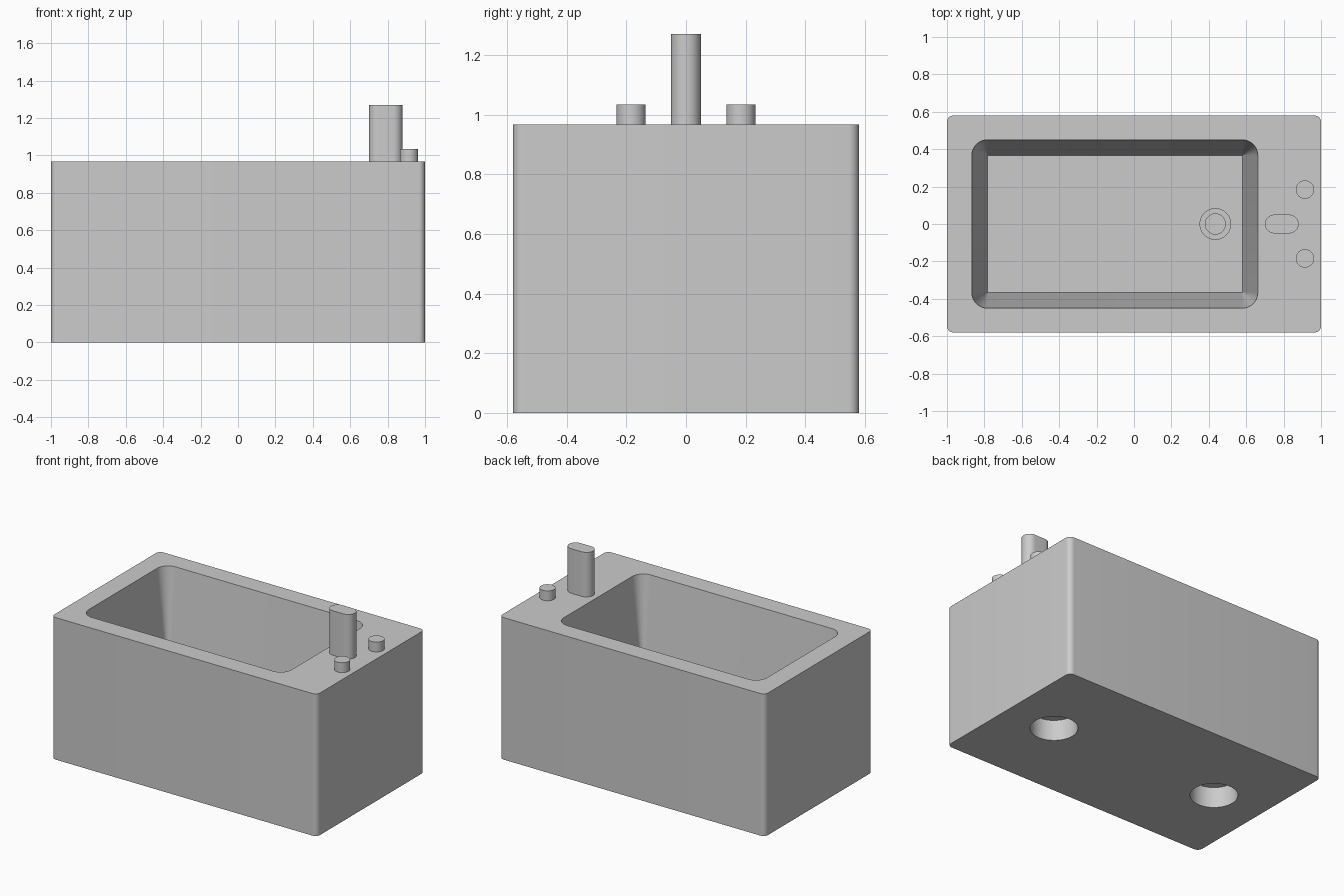
import bpy, bmesh
from math import sin, cos, pi, radians

cube = bpy.data.objects.get("Cube")
if cube:
    bpy.data.objects.remove(cube, do_unlink=True)

grey = bpy.data.materials.new("light_grey")
grey.use_nodes = True
colour = (0.6, 0.6, 0.6, 1)
grey.diffuse_color = colour
grey.node_tree.nodes["Principled BSDF"].inputs["Base Color"].default_value = colour


def outline(x0, x1, y0, y1, r, steps=10):
    """Rounded rectangle, counter-clockwise."""
    centres = [(x1 - r, y1 - r), (x0 + r, y1 - r), (x0 + r, y0 + r), (x1 - r, y0 + r)]
    points = []
    for quarter, (cx, cy) in enumerate(centres):
        for i in range(steps + 1):
            a = (quarter + i / steps) * pi / 2
            points.append((cx + r * cos(a), cy + r * sin(a)))
    return points


def circle(x, y, r):
    return [(x + r * cos(i * pi / 24), y + r * sin(i * pi / 24)) for i in range(48)]


def loft(name, lower, z0, upper, z1):
    """Closed solid between two matching outlines."""
    bm = bmesh.new()
    a = [bm.verts.new((x, y, z0)) for x, y in lower]
    b = [bm.verts.new((x, y, z1)) for x, y in upper]
    n = len(a)
    bm.faces.new(a[::-1])
    bm.faces.new(b)
    for i in range(n):
        j = (i + 1) % n
        bm.faces.new((a[i], a[j], b[j], b[i]))
    bmesh.ops.remove_doubles(bm, verts=bm.verts, dist=0.00001)
    mesh = bpy.data.meshes.new(name)
    bm.to_mesh(mesh)
    bm.free()
    mesh.materials.append(grey)
    obj = bpy.data.objects.new(name, mesh)
    bpy.context.collection.objects.link(obj)
    return obj


def prism(name, shape, z0, z1):
    return loft(name, shape, z0, shape, z1)


def activate(obj):
    bpy.ops.object.select_all(action='DESELECT')
    obj.select_set(True)
    bpy.context.view_layer.objects.active = obj


def carve(target, cutter):
    cutter.hide_render = True
    activate(target)
    mod = target.modifiers.new("carve", 'BOOLEAN')
    mod.operation = 'DIFFERENCE'
    mod.solver = 'EXACT'
    mod.object = cutter
    bpy.ops.object.modifier_apply(modifier=mod.name)
    bpy.data.objects.remove(cutter, do_unlink=True)


TOP, FLOOR = 0.967, 0.22

# Tub block with a tapered basin
tub = prism("tub_body", outline(-1, 1, -0.58, 0.58, 0.035), 0, TOP)
rim = outline(-0.867, 0.662, -0.45, 0.45, 0.083)
floor = outline(-0.784, 0.579, -0.367, 0.367, 0.002)
over = 0.02                       # carry the taper past the top
k = (TOP + over - FLOOR) / (TOP - FLOOR)
mouth = [(fx + (rx - fx) * k, fy + (ry - fy) * k)
         for (fx, fy), (rx, ry) in zip(floor, rim)]
carve(tub, loft("basin_cutter", floor, FLOOR, mouth, TOP + over))

# Stepped drain in the basin floor
for radius, depth in ((0.082, 0.01), (0.054, 0.02)):
    carve(tub, prism("drain_cutter", circle(0.435, 0, radius), FLOOR - depth, FLOOR + 0.05))

# Round sockets underneath
for x in (-0.637, 0.637):
    carve(tub, prism("socket_cutter", circle(x, 0, 0.146), -0.05, 0.14))

# Spout and taps
parts = [tub, prism("spout", outline(0.7, 0.88, -0.05, 0.05, 0.05), TOP, 1.27)]
for side, y in (("left", 0.184), ("right", -0.184)):
    parts.append(prism("tap_" + side, circle(0.914, y, 0.049), TOP, 1.034))

for obj in parts:
    activate(obj)
    bpy.ops.object.shade_smooth_by_angle(angle=radians(30))
